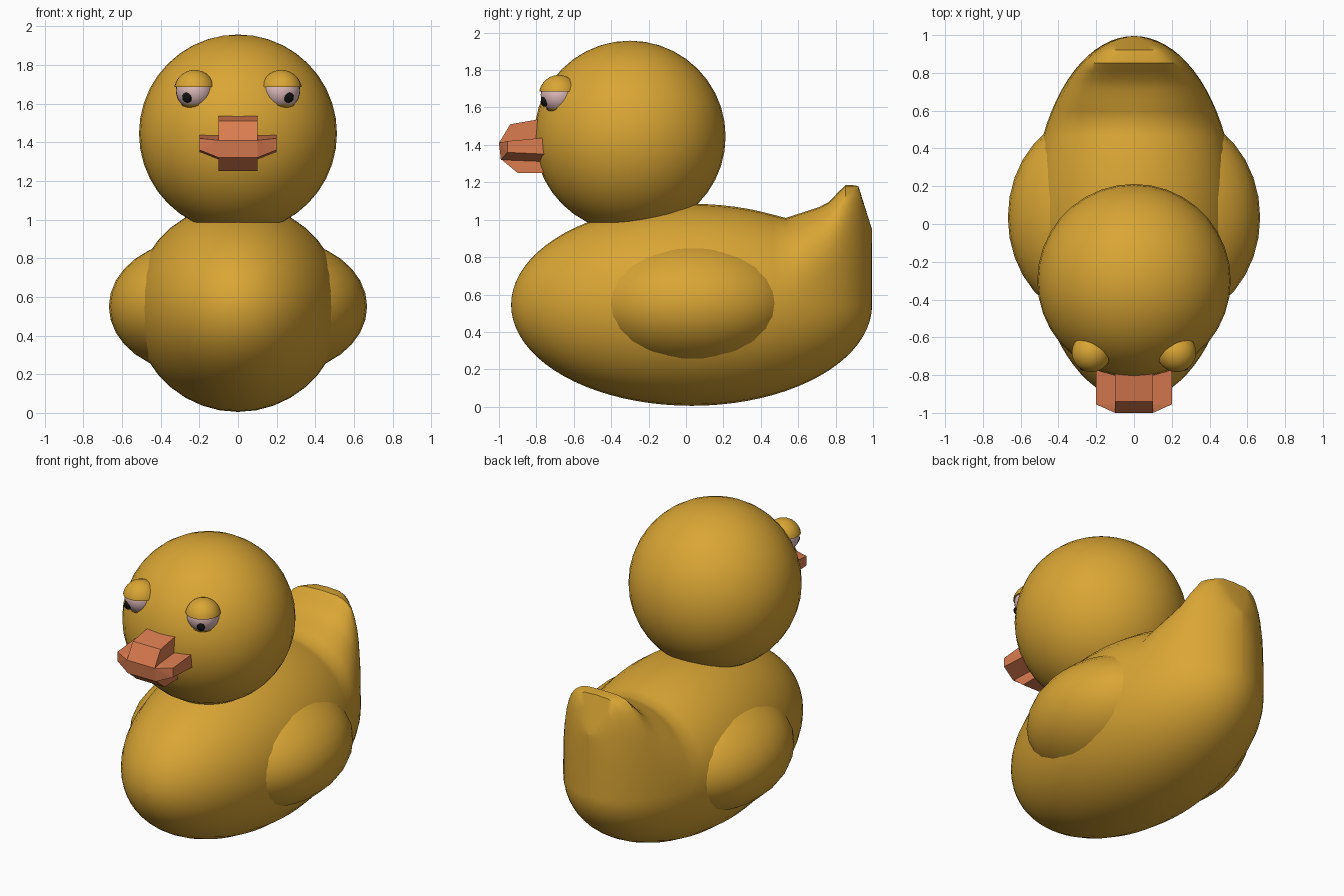
import bpy, bmesh
from math import sin, cos, pi, sqrt

if "Cube" in bpy.data.objects:
    bpy.data.objects.remove(bpy.data.objects["Cube"])


def material(name, rgb):
    m = bpy.data.materials.new(name)
    m.diffuse_color = (*rgb, 1)
    m.use_nodes = True
    m.node_tree.nodes["Principled BSDF"].inputs["Base Color"].default_value = m.diffuse_color
    return m


YELLOW = material("yellow", (0.70, 0.38, 0.035))
ORANGE = material("orange", (0.70, 0.20, 0.08))
WHITE = material("eye_white", (0.75, 0.50, 0.50))
BLACK = material("black", (0.005, 0.005, 0.005))


def finish(name, bm, mat, smooth=True):
    bmesh.ops.recalc_face_normals(bm, faces=bm.faces)
    for f in bm.faces:
        f.smooth = smooth
    me = bpy.data.meshes.new(name)
    bm.to_mesh(me)
    bm.free()
    ob = bpy.data.objects.new(name, me)
    ob.data.materials.append(mat)
    bpy.context.collection.objects.link(ob)
    if smooth:
        bpy.ops.object.select_all(action='DESELECT')
        ob.select_set(True)
        bpy.context.view_layer.objects.active = ob
        bpy.ops.object.shade_smooth_by_angle(angle=0.7)
    return ob


def ellipsoid(name, center, radii, mat, segs=32, rings=16, cut=None, keep_above=True):
    bm = bmesh.new()
    bmesh.ops.create_uvsphere(bm, u_segments=segs, v_segments=rings, radius=1)
    bmesh.ops.scale(bm, vec=radii, verts=bm.verts)
    bmesh.ops.translate(bm, vec=center, verts=bm.verts)
    if cut is not None:
        r = bmesh.ops.bisect_plane(bm, geom=bm.verts[:] + bm.edges[:] + bm.faces[:],
                                   plane_co=(0, 0, cut), plane_no=(0, 0, 1),
                                   clear_inner=keep_above, clear_outer=not keep_above)
        edges = [e for e in r['geom_cut'] if isinstance(e, bmesh.types.BMEdge)]
        bmesh.ops.contextual_create(bm, geom=edges)
    return finish(name, bm, mat)


def mirrored_hull(name, half_points, mat):
    bm = bmesh.new()
    for x, y, z in half_points:
        bm.verts.new((x, y, z))
        bm.verts.new((-x, y, z))
    bmesh.ops.convex_hull(bm, input=bm.verts)
    return finish(name, bm, mat, smooth=False)


# Body: elliptical sections along y, the rear top following the upturned tail
TAIL = [(0.53, 1.008), (0.75, 1.08), (0.85, 1.185), (0.92, 1.185), (1.0, 0.93)]
CZ, R, CY, RY = 0.545, 0.54, 0.03, 0.965


def tail_top(y):
    for (y0, z0), (y1, z1) in zip(TAIL, TAIL[1:]):
        if y <= y1:
            return z0 + (z1 - z0) * (y - y0) / (y1 - y0)
    return TAIL[-1][1]


def power(v, p):
    return (1 if v >= 0 else -1) * abs(v) ** p


bm = bmesh.new()
N, M = 40, 36
loops = []
for i in range(N + 1):
    t = -cos(pi * i / N)
    y = CY + RY * t
    e = max(sqrt(max(0, 1 - t * t)), 0.004)
    top = tail_top(y) - CZ if y > TAIL[0][0] else R * e
    square = 1 - 0.5 * min(1, max(0, (y - 0.53) / 0.32))
    loop = []
    for j in range(M):
        a = 2 * pi * j / M
        c, s = cos(a), sin(a)
        if s > 0:
            co = (R * e * power(c, square), y, CZ + top * power(s, square))
        else:
            co = (R * e * c, y, CZ + R * e * s)
        loop.append(bm.verts.new(co))
    loops.append(loop)
for a, b in zip(loops, loops[1:]):
    for j in range(M):
        k = (j + 1) % M
        bm.faces.new((a[j], a[k], b[k], b[j]))
bm.faces.new(loops[0])
bm.faces.new(loops[-1])
finish("body", bm, YELLOW)

# Head
ellipsoid("head", (0, -0.30, 1.445), (0.512, 0.512, 0.512), YELLOW, 36, 20)

# Wings and eyes, left and right
for side, s in (("right", 1), ("left", -1)):
    ellipsoid("wing_" + side, (0.20 * s, 0.035, 0.55), (0.468, 0.55, 0.35), YELLOW)
    eye = (0.225 * s, -0.68, 1.668)
    ellipsoid("eyeball_" + side, eye, (0.097,) * 3, WHITE, 24, 14)
    ellipsoid("upper_eyelid_" + side, eye, (0.106,) * 3, YELLOW, 24, 14, 1.686, True)
    ellipsoid("lower_eyelid_" + side, eye, (0.102,) * 3, YELLOW, 24, 14, 1.594, False)
    ellipsoid("pupil_" + side, (0.262 * s, -0.757, 1.632), (0.026, 0.02, 0.028), BLACK, 16, 8)

# Beak: raised ridge, wide lip and lower bill
B = -0.74
mirrored_hull("beak_ridge", [(0.1, B, 1.545), (0.1, -0.94, 1.51),
                             (0.1, -1.0, 1.41), (0.1, B, 1.38)], ORANGE)
mirrored_hull("beak_lip", [(0.2, B, 1.44), (0.2, -0.955, 1.42), (0.1, -1.0, 1.41),
                           (0.2, B, 1.35), (0.2, -0.955, 1.36),
                           (0.1, -0.99, 1.32), (0.1, B, 1.31)], ORANGE)
mirrored_hull("lower_bill", [(0.1, B, 1.33), (0.1, -0.985, 1.32),
                             (0.1, -0.90, 1.25), (0.1, B, 1.25)], ORANGE)
